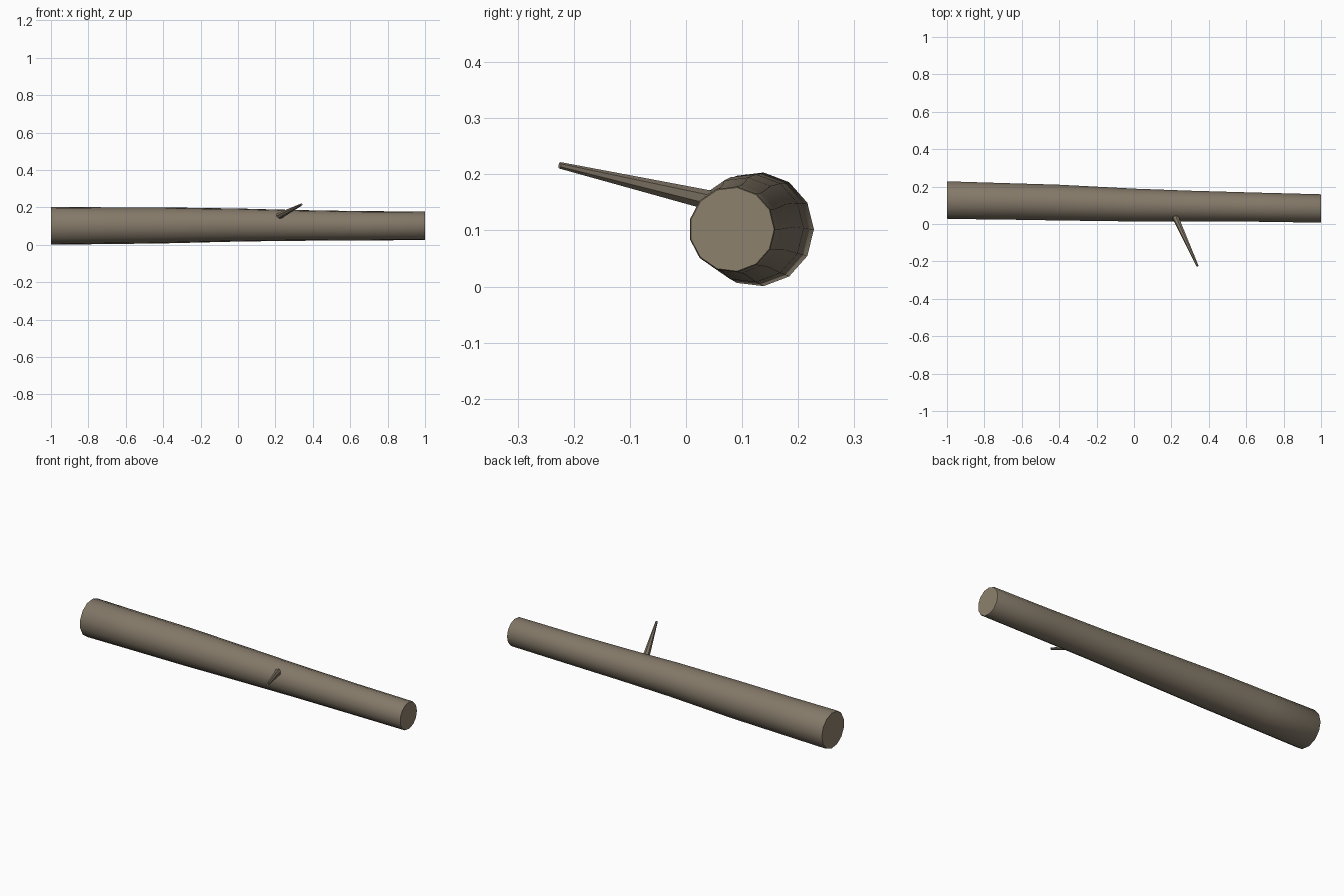
import bpy, bmesh, math
from mathutils import Vector

if "Cube" in bpy.data.objects:
    bpy.data.objects.remove(bpy.data.objects["Cube"])


def material(name, rgb):
    m = bpy.data.materials.new(name)
    m.diffuse_color = (*rgb, 1)
    m.use_nodes = True
    m.node_tree.nodes["Principled BSDF"].inputs["Base Color"].default_value = m.diffuse_color
    return m


bark = material("bark", (0.23, 0.19, 0.14))
cut_wood = material("cut_wood", (0.27, 0.22, 0.155))


def tapered_tube(name, stations, sides, u, v, end_mat):
    """Loft rings of (centre, radius) spanned by axes u, v, with capped ends."""
    bm = bmesh.new()
    rings = []
    for c, r in stations:
        rings.append([bm.verts.new(Vector(c) + r * (math.cos(a) * u + math.sin(a) * v))
                      for a in (2 * math.pi * i / sides for i in range(sides))])
    for a, b in zip(rings, rings[1:]):
        for i in range(sides):
            j = (i + 1) % sides
            bm.faces.new((a[i], a[j], b[j], b[i]))
    for ring in (rings[0], rings[-1]):
        bm.faces.new(ring).material_index = 1
    bmesh.ops.recalc_face_normals(bm, faces=bm.faces)
    me = bpy.data.meshes.new(name)
    bm.to_mesh(me)
    bm.free()
    me.materials.append(bark)
    me.materials.append(end_mat)
    ob = bpy.data.objects.new(name, me)
    bpy.context.collection.objects.link(ob)
    bpy.ops.object.select_all(action='DESELECT')
    ob.select_set(True)
    bpy.context.view_layer.objects.active = ob
    bpy.ops.object.shade_smooth_by_angle(angle=math.radians(40))
    return ob


# Log: gently curved, tapering trunk with thin worn rims at both sawn ends
log_rings = [
    ((-1.00, 0.126, 0.102), 0.099),
    ((-0.995, 0.126, 0.102), 0.102),
    ((-0.70, 0.120, 0.1025), 0.099),
    ((-0.40, 0.113, 0.104), 0.097),
    ((0.00, 0.100, 0.106), 0.089),
    ((0.30, 0.095, 0.104), 0.083),
    ((0.65, 0.089, 0.102), 0.079),
    ((0.995, 0.082, 0.102), 0.077),
    ((1.00, 0.082, 0.102), 0.075),
]
tapered_tube("log", log_rings, 13, Vector((0, 1, 0)), Vector((0, 0, 1)), cut_wood)

# Twig: thin broken branch stub pointing forward and up
base, tip = Vector((0.22, 0.04, 0.154)), Vector((0.34, -0.225, 0.216))
axis = (tip - base).normalized()
u = axis.cross(Vector((0, 0, 1))).normalized()
tapered_tube("twig", [(base, 0.018), (base.lerp(tip, 0.5), 0.012), (tip, 0.006)],
             7, u, axis.cross(u), bark)
